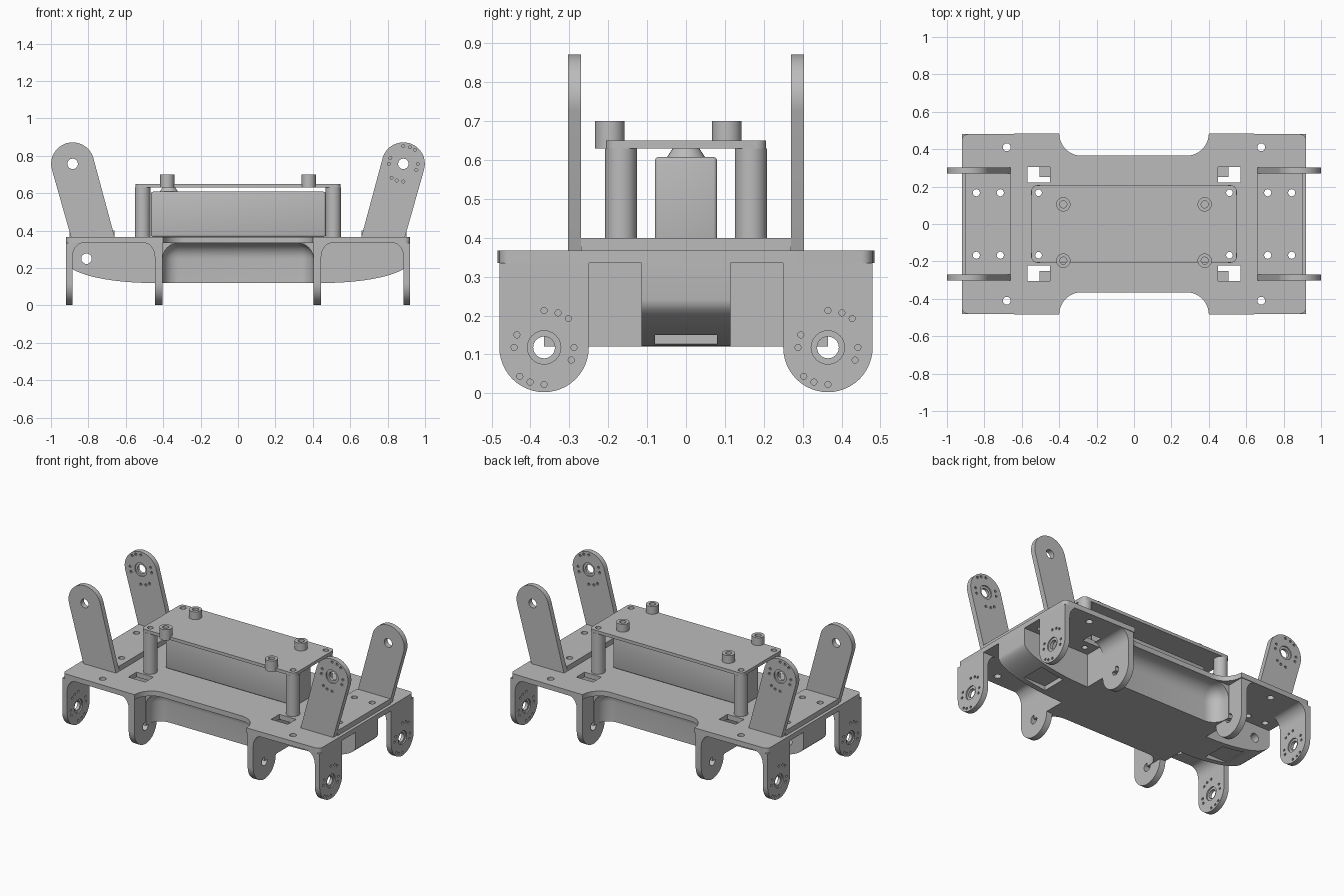
import bpy, bmesh, math
from mathutils import Matrix

cube = bpy.data.objects.get("Cube")
if cube:
    bpy.data.objects.remove(cube, do_unlink=True)

grey = bpy.data.materials.new("plain_grey")
grey.use_nodes = True
GREY = (0.5, 0.5, 0.5, 1)
grey.diffuse_color = GREY
grey.node_tree.nodes["Principled BSDF"].inputs["Base Color"].default_value = GREY

# Local (u, v, depth) directions for slabs extruded along each axis
FRAMES = {
    "x": Matrix(((0, 0, 1), (1, 0, 0), (0, 1, 0))).to_4x4(),
    "y": Matrix(((1, 0, 0), (0, 0, -1), (0, 1, 0))).to_4x4(),
    "z": Matrix.Identity(4),
}


def finish(name, bm):
    mesh = bpy.data.meshes.new(name)
    bmesh.ops.remove_doubles(bm, verts=bm.verts, dist=0.00005)
    bmesh.ops.recalc_face_normals(bm, faces=bm.faces)
    bm.to_mesh(mesh)
    bm.free()
    mesh.shade_smooth()
    mesh.set_sharp_from_angle(angle=math.radians(32))
    mesh.materials.clear()
    mesh.materials.append(grey)
    obj = bpy.data.objects.new(name, mesh)
    bpy.context.collection.objects.link(obj)
    return obj


def evaluated(obj):
    bpy.context.view_layer.update()
    return bpy.data.meshes.new_from_object(obj.evaluated_get(bpy.context.evaluated_depsgraph_get()))


def arc(cx, cy, r, start, end, n=16, ry=None):
    angles = [math.radians(start + (end - start) * i / n) for i in range(n + 1)]
    return [(cx + r * math.cos(a), cy + (ry or r) * math.sin(a)) for a in angles]


def circle(cx, cy, r, n=24):
    return arc(cx, cy, r, 0, 360, n)[:-1]


def rect(x0, x1, y0, y1):
    return [(x0, y0), (x1, y0), (x1, y1), (x0, y1)]


def mirror4(quarter):
    """Complete an outline from its +x +y quarter, listed counter-clockwise."""
    half = quarter + [(-x, y) for x, y in reversed(quarter)]
    return half + [(-x, -y) for x, y in half]


def slab(name, axis, lo, hi, outline, holes=()):
    """Filled outline with holes, extruded from lo to hi along an axis."""
    curve = bpy.data.curves.new(name, "CURVE")
    curve.dimensions, curve.fill_mode = "2D", "BOTH"
    curve.extrude = (hi - lo) / 2
    for loop in [outline, *holes]:
        spline = curve.splines.new("POLY")
        spline.points.add(len(loop) - 1)
        for point, (u, v) in zip(spline.points, loop):
            point.co = (u, v, 0, 1)
        spline.use_cyclic_u = True
    temp = bpy.data.objects.new(name, curve)
    bpy.context.collection.objects.link(temp)
    mesh = evaluated(temp)
    bpy.data.objects.remove(temp, do_unlink=True)
    bm = bmesh.new()
    bm.from_mesh(mesh)
    bpy.data.meshes.remove(mesh)
    middle = (lo + hi) / 2 * (-1 if axis == "y" else 1)
    bm.transform(FRAMES[axis] @ Matrix.Translation((0, 0, middle)))
    return finish(name, bm)


def box(name, x, y, z, bevel=0, segments=3):
    bm = bmesh.new()
    bmesh.ops.create_cube(bm, size=1)
    spans = (x, y, z)
    for v in bm.verts:
        v.co = [sum(s) / 2 + c * (s[1] - s[0]) for s, c in zip(spans, v.co)]
    if bevel:
        bmesh.ops.bevel(bm, geom=bm.edges[:], offset=bevel, segments=segments, profile=0.5, affect="EDGES")
    return finish(name, bm)


def cut(obj, cutter):
    cutter.hide_render = True
    mod = obj.modifiers.new("cut", "BOOLEAN")
    mod.operation, mod.solver, mod.object = "DIFFERENCE", "EXACT", cutter
    mesh = evaluated(obj)
    obj.modifiers.clear()
    obj.data = mesh
    mesh.set_sharp_from_angle(angle=math.radians(32))
    bpy.data.objects.remove(cutter, do_unlink=True)


def horn_holes(cx, cy, s):
    """Small screw holes in two fans around a servo shaft, plus the shaft recess."""
    fan = [(0.095, 90), (0.096, 68), (0.097, 50), (0.077, 0), (0.077, -25)]
    holes = [circle(cx, cy, 0.043)]
    for r, deg in fan:
        for turn in (0, 180):
            a = math.radians(deg + turn)
            holes.append(circle(cx + s * r * math.cos(a), cy + r * math.sin(a), 0.008, 10))
    return holes


SIGNS = (-1, 1)
CORNERS = [(sx, sy) for sx in SIGNS for sy in SIGNS]
DECK_LOW, DECK_TOP = 0.335, 0.367
POST_X, POST_Y = 0.51, 0.167

# Deck with waisted sides and corner cut-outs
deck_outline = mirror4(arc(0.89, 0.45, 0.03, 0, 90, 6) + arc(0.28, 0.485, 0.12, 0, -90)[0:])
deck_holes, base_holes = [], {-1: [], 1: []}
for sx, sy in CORNERS:
    deck_holes.append(rect(sx * 0.51 - 0.06, sx * 0.51 + 0.06, sy * 0.263 - 0.042, sy * 0.263 + 0.042))
    deck_holes.append(circle(sx * 0.68, sy * 0.41, 0.021))
    deck_holes.append(circle(sx * POST_X, sy * POST_Y, 0.018, 12))
    for x in (0.715, 0.843):
        base_holes[sx].append(circle(sx * x, sy * POST_Y, 0.019))
slab("deck", "z", DECK_LOW, DECK_TOP, deck_outline, deck_holes + base_holes[-1] + base_holes[1])

# Leg brackets under the deck: outer ears carry servo horns, inner ears a pivot hole
for sx, sy in CORNERS:
    cy, cz = sy * 0.365, 0.118
    ear = arc(cy, cz, 0.115, 180, 360, 24) + [(cy + 0.115, DECK_LOW), (cy - 0.115, DECK_LOW)]
    lo, hi = sorted((sx * 0.885, sx * 0.92))
    slab("outer_leg_ear", "x", lo, hi, ear, horn_holes(cy, cz, sx))
    slab("horn_seat_ring", "x", lo + 0.008, hi - 0.008, circle(cy, cz, 0.043), [circle(cy, cz, 0.028)])
    lo, hi = sorted((sx * 0.405, sx * 0.445))
    slab("inner_leg_ear", "x", lo, hi, ear, [circle(cy, cz, 0.028)])
    # Concave fillets between ears and deck
    for x, d in ((0.885, -1), (0.445, 1)):
        curve = arc(x + d * 0.06, 0.26, 0.06, 180 if d > 0 else 0, 90, 10, ry=0.075)
        fillet = [(sx * u, v) for u, v in curve + [(x, DECK_LOW)]]
        slab("ear_fillet", "y", cy - 0.115, cy + 0.115, fillet)

# Central keel with upswept ends and a cable hole
sweep = arc(0.45, 0.24, 0.47, -90, 0, 16, ry=0.12)
keel = sweep + [(0.92, DECK_LOW), (-0.92, DECK_LOW)] + [(-x, z) for x, z in reversed(sweep)]
keel_body = slab("keel", "y", -0.115, 0.115, keel, [circle(-0.81, 0.25, 0.028)])
for sx in SIGNS:
    cut(keel_body, box("notch_cutter", sorted((sx * 0.6, sx * 0.76)), (-0.08, 0.08), (0.05, 0.155)))

# Side bays with scooped, rounded recesses
for sy in SIGNS:
    bay = box("side_bay", (-0.445, 0.445), sorted((sy * 0.115, sy * 0.365)), (0.12, DECK_LOW))
    cut(bay, box("scoop_cutter", (-0.403, 0.403), sorted((sy * 0.25, sy * 0.7)), (-0.2, 0.334), 0.085, 8))

# Raised arms on mounting bases
for sx in SIGNS:
    lo, hi = sorted((sx * 0.66, sx * 0.9))
    slab("arm_base", "z", DECK_TOP, 0.4, rect(lo, hi, -0.27, 0.27), base_holes[sx])
    for sy in SIGNS:
        cx, cz = 0.884, 0.757
        shape = arc(cx, cz, 0.115, -15.5, 164.5, 24) + [(0.66, DECK_TOP), (0.893, DECK_TOP)]
        shape = [(sx * x, z) for x, z in shape]
        lo, hi = sorted((sy * 0.27, sy * 0.303))
        if sx * sy < 0:
            slab("horn_arm", "y", lo, hi, shape, horn_holes(sx * cx, cz, sx))
            slab("horn_seat_ring", "y", lo + 0.008, hi - 0.008,
                 circle(sx * cx, cz, 0.043), [circle(sx * cx, cz, 0.028)])
        else:
            slab("pivot_arm", "y", lo, hi, shape, [circle(sx * cx, cz, 0.028)])

# Battery block with a cable neck
box("battery", (-0.465, 0.468), (-0.08, 0.08), (DECK_TOP, 0.608), 0.01)
neck = bmesh.new()
bmesh.ops.create_cone(neck, cap_ends=True, segments=24, radius1=0.05, radius2=0.033, depth=0.026,
                      matrix=Matrix.Translation((-0.37, 0, 0.619)))
finish("cable_neck", neck)

# Hollow posts, top plate and spacers
plate_holes = []
for sx, sy in CORNERS:
    x, y = sx * POST_X, sy * POST_Y
    plate_holes.append(circle(x, y, 0.018, 12))
    slab("post", "z", DECK_TOP, 0.63, circle(x, y, 0.041, 32), [plate_holes[-1]])
    y = 0.105 if sy > 0 else -0.196
    slab("spacer", "z", 0.65 if sy > 0 else 0.63, 0.70, circle(sx * 0.378, y, 0.038, 32),
         [circle(sx * 0.378, y, 0.019)])
slab("top_plate", "z", 0.63, 0.65, mirror4(arc(0.521, 0.179, 0.027, 0, 90, 6)), plate_holes)
